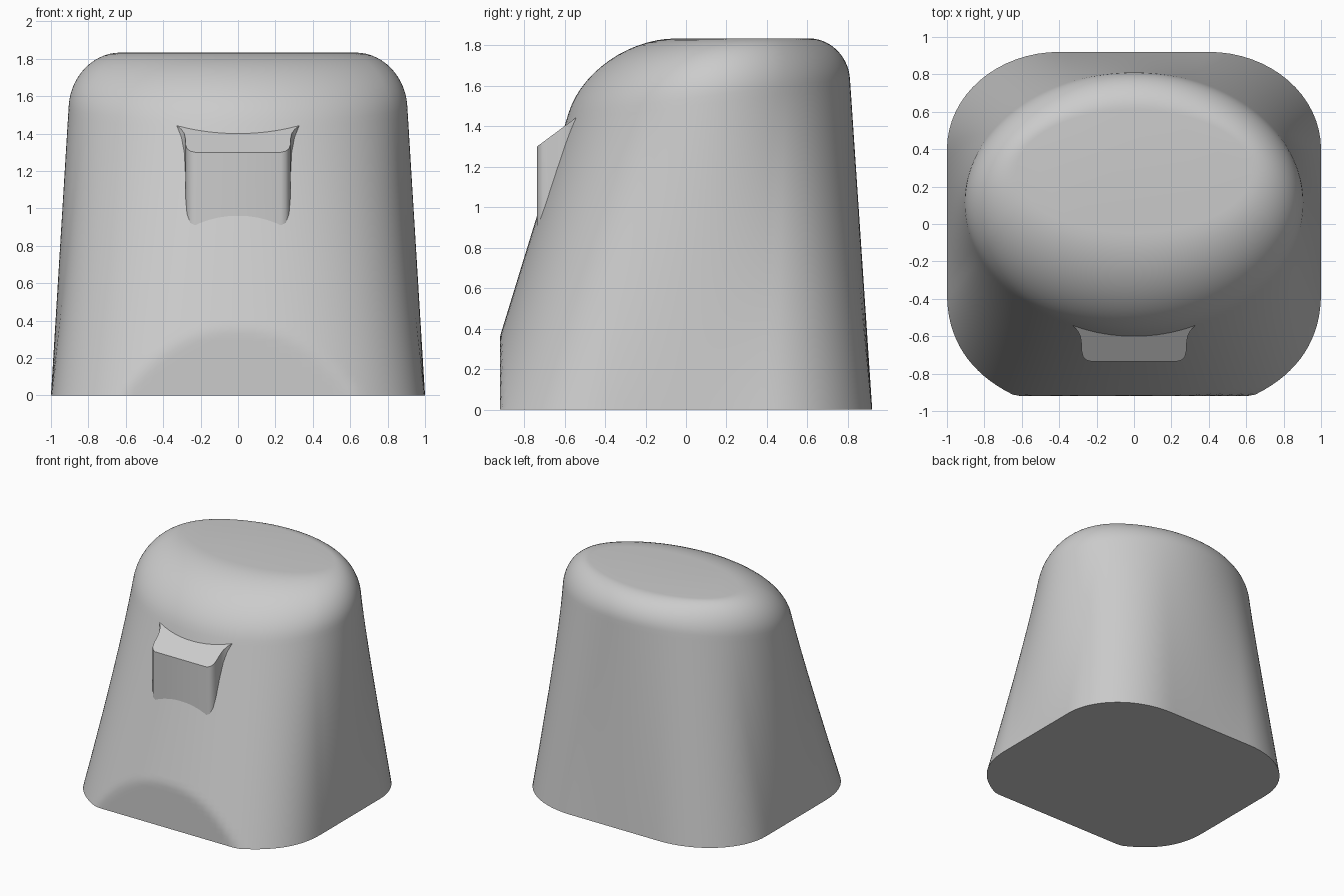
import bpy, bmesh, math
from mathutils import Vector

cube = bpy.data.objects.get("Cube")
if cube:
    bpy.data.objects.remove(cube)

grey = bpy.data.materials.new("plain_grey")
grey.use_nodes = True
colour = (0.6, 0.6, 0.6, 1)
grey.diffuse_color = colour
grey.node_tree.nodes["Principled BSDF"].inputs["Base Color"].default_value = colour

TOP = 1.833
FRONT = -0.92
AROUND, WALL, ROUND = 144, 40, 14


def make_object(name, bm, angle):
    bmesh.ops.recalc_face_normals(bm, faces=bm.faces)
    mesh = bpy.data.meshes.new(name)
    bm.to_mesh(mesh)
    bm.free()
    mesh.materials.append(grey)
    obj = bpy.data.objects.new(name, mesh)
    bpy.context.collection.objects.link(obj)
    bpy.ops.object.select_all(action='DESELECT')
    obj.select_set(True)
    bpy.context.view_layer.objects.active = obj
    bpy.ops.object.shade_smooth_by_angle(angle=math.radians(angle))
    return obj


def base_point(a):
    """Foot outline: rounded rectangle behind, bulging curve in front."""
    side = 1 if math.cos(a) >= 0 else -1
    e = math.degrees(math.asin(max(-1, min(1, math.sin(a)))))
    if e < -23:
        u = math.radians((-23 - e) / 67 * 90)
        p = 2 / 2.35
        x = max(0, math.cos(u)) ** p
        y = -0.35 - 0.68 * math.sin(u) ** p
    elif e < 30:
        x, y = 1, -0.35 + 0.75 * (e + 23) / 53
    elif e < 70:
        u = math.radians((e - 30) / 40 * 90)
        x, y = 0.4 + 0.6 * math.cos(u), 0.4 + 0.52 * math.sin(u)
    else:
        x, y = 0.4 * (90 - e) / 20, 0.92
    return Vector((side * x, y, 0))


def column(a):
    """Points up the body at one angle: straight wall, then rounded shoulder."""
    c, s = math.cos(a), math.sin(a)
    foot = base_point(a)
    rim = Vector((0.905 * c, 0.115 + 0.695 * s, 1.55 + 0.085 * s))
    corner = foot + (rim - foot) * (TOP / rim.z)
    inner = Vector((0.63 * c, 0.28 + 0.33 * s, TOP))
    points = [foot.lerp(rim, i / WALL) for i in range(WALL)]
    for i in range(ROUND + 1):
        t = math.pi / 2 * i / ROUND
        points.append(corner + (rim - corner) * (1 - math.sin(t))
                      + (inner - corner) * (1 - math.cos(t)))
    for p in points:
        p.y = max(p.y, FRONT)   # flat cut across the front of the foot
    return points


# Body
bm = bmesh.new()
cols = [[bm.verts.new(p) for p in column(2 * math.pi * i / AROUND)]
        for i in range(AROUND)]
for i, left in enumerate(cols):
    right = cols[(i + 1) % AROUND]
    for j in range(len(left) - 1):
        bm.faces.new((left[j], right[j], right[j + 1], left[j + 1]))
bm.faces.new([col[0] for col in cols])
bm.faces.new([col[-1] for col in cols])
make_object("body", bm, 40)

# Front nub: flared plan profile with a sloping top
half = [(0.23, -0.735), (0.255, -0.727), (0.273, -0.708), (0.28, -0.68),
        (0.281, -0.64), (0.287, -0.60), (0.302, -0.57), (0.325, -0.545),
        (0.34, -0.50)]
plan = half + [(-x, y) for x, y in reversed(half)]
bm = bmesh.new()
lower = [bm.verts.new((x, y, 0.8)) for x, y in plan]
upper = [bm.verts.new((x, y, 1.30 + 0.74 * (y + 0.735))) for x, y in plan]
for i in range(len(plan)):
    k = (i + 1) % len(plan)
    bm.faces.new((lower[i], lower[k], upper[k], upper[i]))
bm.faces.new(lower)
bm.faces.new(upper)
make_object("front_nub", bm, 45)
